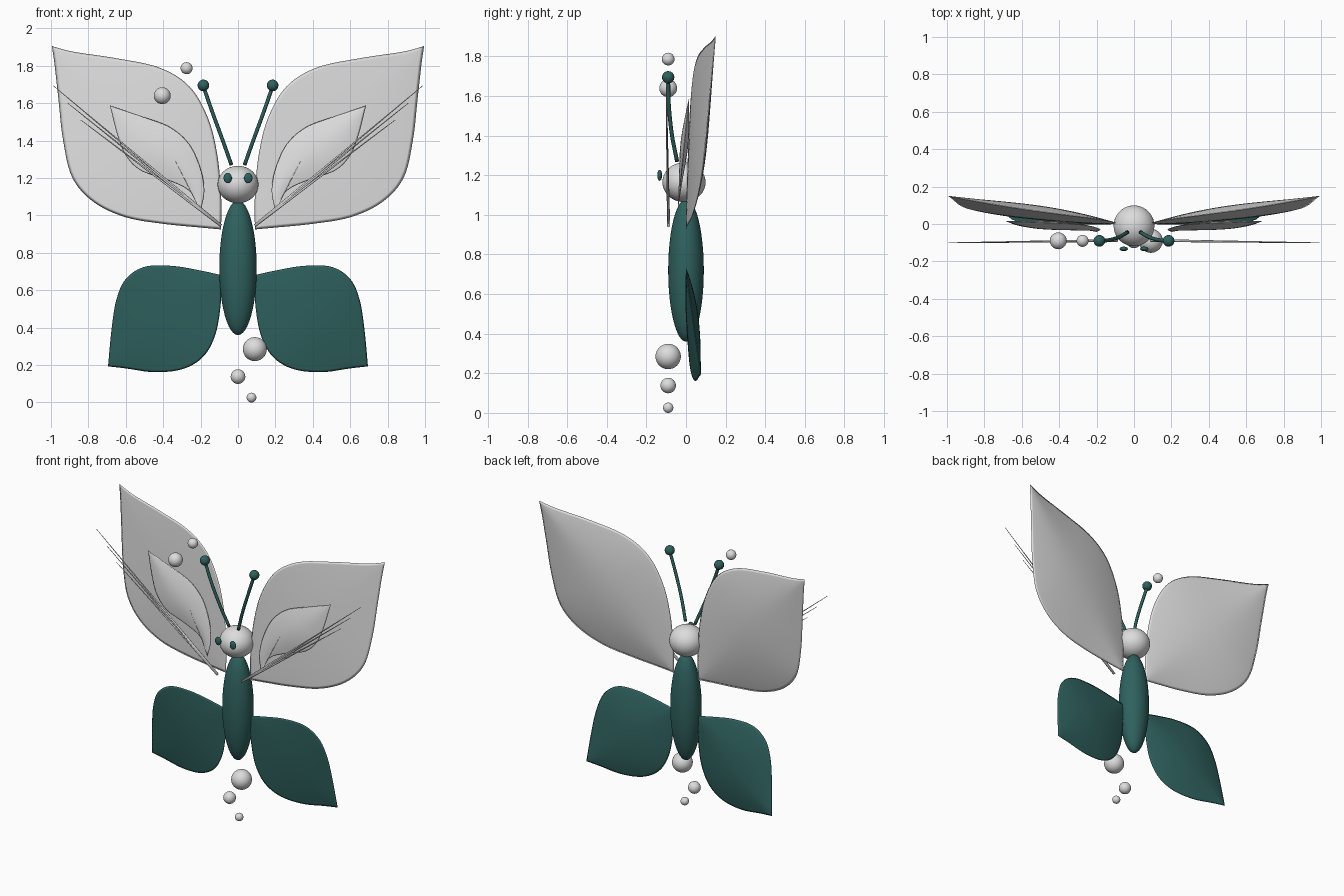
import bpy, bmesh, math
from mathutils import Vector

if "Cube" in bpy.data.objects:
    bpy.data.objects.remove(bpy.data.objects["Cube"])


def material(name, rgb):
    m = bpy.data.materials.new(name)
    m.diffuse_color = (*rgb, 1)
    m.use_nodes = True
    m.node_tree.nodes["Principled BSDF"].inputs["Base Color"].default_value = m.diffuse_color
    return m


PALE = material("pale_grey", (0.72, 0.72, 0.72))
TEAL = material("deep_teal", (0.028, 0.120, 0.112))


def finish(name, bm, mat):
    bmesh.ops.recalc_face_normals(bm, faces=bm.faces[:])
    me = bpy.data.meshes.new(name)
    bm.to_mesh(me)
    bm.free()
    me.materials.append(mat)
    for p in me.polygons:
        p.use_smooth = True
    ob = bpy.data.objects.new(name, me)
    bpy.context.collection.objects.link(ob)
    return ob


def ball(name, loc, radii, mat):
    bm = bmesh.new()
    bmesh.ops.create_uvsphere(bm, u_segments=40, v_segments=24, radius=1)
    for v in bm.verts:
        v.co = Vector(loc) + Vector([c * r for c, r in zip(v.co, radii)])
    return finish(name, bm, mat)


def spline(pts, n=6):
    # smooth open curve through the points
    pts = [Vector(p) for p in pts]
    ext = [2 * pts[0] - pts[1]] + pts + [2 * pts[-1] - pts[-2]]
    out = []
    for i in range(1, len(ext) - 2):
        a, b, c, d = ext[i - 1:i + 3]
        for k in range(n):
            t = k / n
            out.append(0.5 * (2 * b + (c - a) * t + (2 * a - 5 * b + 4 * c - d) * t * t
                              + (3 * b - a - 3 * c + d) * t ** 3))
    return out + [pts[-1]]


def wing(name, arcs, centre, surface, front, back, mat, side, rings=12, power=0.9):
    # swollen blade: concentric rings inside two arcs that meet at the tip and root
    def border(n):
        return [p for arc in arcs for p in spline(arc, n)[:-1]]

    loop, fine = border(6), border(20)
    n = len(loop)
    centre = Vector(centre)
    pieces = [((a + b) / 2, (a - b).length) for a, b in zip(fine, fine[1:] + fine[:1])]

    def depth(p):
        # smooth distance from the border
        return sum(w / max((p - m).length, 1e-4) ** 3 for m, w in pieces) ** -0.5

    scales = [1 - (r / rings) ** 1.3 for r in range(1, rings)]
    grid = [[centre + (p - centre) * s for p in loop] for s in scales]
    deep = [[depth(p) for p in ring] for ring in grid]
    mid = depth(centre)
    top = max(mid, max(max(d) for d in deep))
    bm = bmesh.new()

    def vert(p, h):
        return bm.verts.new((side * p.x, surface(p.x, p.y) + h, p.y))

    rim = [vert(p, 0) for p in loop]
    for puff in (-front, back):
        prev = rim
        for ring_pts, d in zip(grid, deep):
            ring = [vert(p, puff * (q / top) ** power) for p, q in zip(ring_pts, d)]
            for i in range(n):
                j = (i + 1) % n
                bm.faces.new((prev[i], prev[j], ring[j], ring[i]))
            prev = ring
        hub = vert(centre, puff * (mid / top) ** power)
        for i in range(n):
            bm.faces.new((prev[i], prev[(i + 1) % n], hub))
    return finish(name, bm, mat)


def tube(name, pts, r0, r1, mat, sides=12):
    # tapered rod along a path
    bm = bmesh.new()
    rings = []
    for i, p in enumerate(pts):
        t = (pts[min(i + 1, len(pts) - 1)] - pts[max(i - 1, 0)]).normalized()
        u = t.cross(Vector((0, 1, 0))).normalized()
        w = t.cross(u)
        r = r0 + (r1 - r0) * i / (len(pts) - 1)
        rings.append([bm.verts.new(p + r * (math.cos(a) * u + math.sin(a) * w))
                      for a in (2 * math.pi * k / sides for k in range(sides))])
    for a, b in zip(rings, rings[1:]):
        for k in range(sides):
            j = (k + 1) % sides
            bm.faces.new((a[k], a[j], b[j], b[k]))
    bm.faces.new(rings[0])
    bm.faces.new(rings[-1])
    return finish(name, bm, mat)


# each wing outline runs tip to root, then root to tip
UPPER = [[(0.995, 1.905), (0.88, 1.875), (0.65, 1.84), (0.42, 1.79), (0.26, 1.69),
          (0.16, 1.52), (0.11, 1.32), (0.09, 1.1), (0.09, 0.925)],
         [(0.09, 0.925), (0.2, 0.935), (0.4, 0.955), (0.6, 0.99), (0.77, 1.07),
          (0.885, 1.2), (0.935, 1.4), (0.96, 1.62), (0.98, 1.8), (0.995, 1.905)]]
INNER = [[(0.685, 1.588), (0.5, 1.525), (0.36, 1.47), (0.26, 1.38), (0.2, 1.25),
          (0.18, 1.13), (0.2, 1.02)],
         [(0.2, 1.02), (0.26, 1.13), (0.38, 1.19), (0.52, 1.24), (0.6, 1.32),
          (0.645, 1.43), (0.685, 1.588)]]
LOWER = [[(0.695, 0.193), (0.6, 0.182), (0.45, 0.162), (0.3, 0.177), (0.19, 0.24),
          (0.125, 0.35), (0.095, 0.5), (0.085, 0.68)],
         [(0.085, 0.68), (0.2, 0.705), (0.35, 0.73), (0.5, 0.725), (0.6, 0.66),
          (0.65, 0.55), (0.675, 0.4), (0.695, 0.193)]]


def upper_surface(x, z):
    return 0.08 * x * x + 0.075 * (z - 0.95) * math.sqrt(x)


def inner_surface(x, z):
    return -0.042 + 0.1 * (z - 1.02)


def lower_surface(x, z):
    return 0.2 * x * (0.73 - z)


# body and head
ball("body", (0, 0, 0.72), (0.1, 0.09, 0.36), TEAL)
ball("head", (0, -0.01, 1.165), (0.109, 0.109, 0.1), PALE)

for side, tag in ((-1, "left"), (1, "right")):
    # wings with a raised inner panel
    wing(tag + "_upper_wing", UPPER, (0.5, 1.4), upper_surface, 0.012, 0.052, PALE, side)
    wing(tag + "_inner_panel", INNER, (0.35, 1.32), inner_surface, 0.02, 0.02, PALE, side)
    wing(tag + "_lower_wing", LOWER, (0.38, 0.45), lower_surface, 0.016, 0.043, TEAL, side)

    # eyes and antennae
    ball(tag + "_eye", (side * 0.055, -0.133, 1.2), (0.022, 0.012, 0.028), TEAL)
    path = spline([(side * 0.035, -0.045, 1.27), (side * 0.085, -0.072, 1.41),
                   (side * 0.14, -0.087, 1.56), (side * 0.185, -0.09, 1.69)])
    tube(tag + "_antenna", path, 0.01, 0.01, TEAL)
    ball(tag + "_antenna_tip", (side * 0.185, -0.09, 1.695), (0.031,) * 3, TEAL)

    # slender veins in front of the wing
    for i, (x, z) in enumerate(((0.99, 1.695), (0.91, 1.6), (0.84, 1.51))):
        root = Vector((side * 0.09, -0.088, 0.945))
        end = Vector((side * x, -0.1, z))
        tube(f"{tag}_vein_{i}", [root.lerp(end, k / 4) for k in range(5)],
             0.008, 0.0015, PALE, 8)

# floating beads
for i, (x, z, r) in enumerate(((-0.275, 1.787, 0.032), (-0.405, 1.64, 0.045),
                               (0.09, 0.285, 0.064), (0, 0.138, 0.039),
                               (0.072, 0.026, 0.026))):
    ball(f"bead_{i}", (x, -0.09, z), (r, r, r), PALE)
